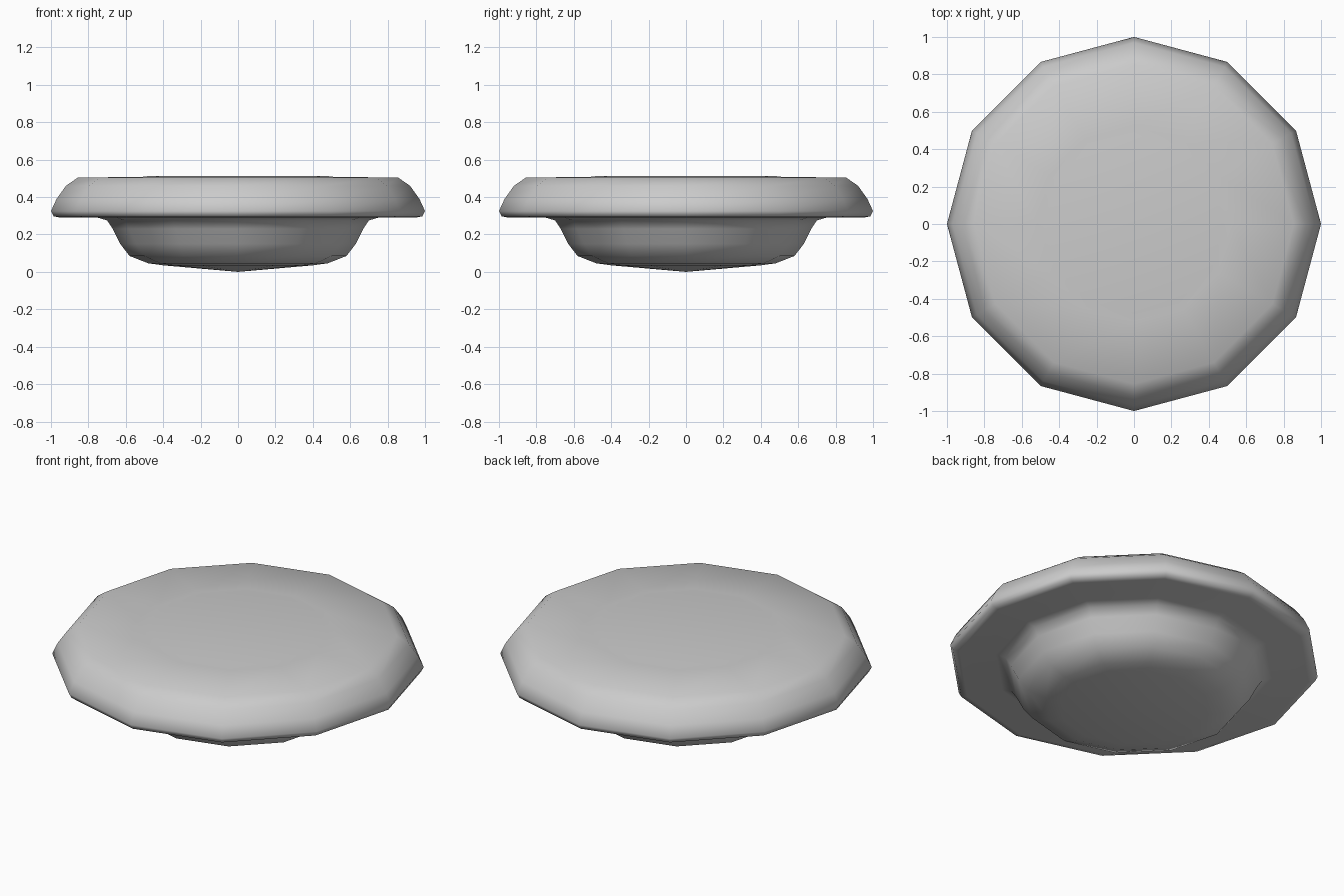
import bpy, bmesh, math

if "Cube" in bpy.data.objects:
    bpy.data.objects.remove(bpy.data.objects["Cube"])

SIDES = 12

def lathe(name, profile):
    """Revolve an (r, z) profile, closing points on the axis into fans."""
    bm = bmesh.new()
    rings = []
    for r, z in profile:
        if r == 0:
            rings.append([bm.verts.new((0, 0, z))] * SIDES)
        else:
            rings.append([bm.verts.new((r * math.cos(math.tau * i / SIDES),
                                        r * math.sin(math.tau * i / SIDES), z))
                          for i in range(SIDES)])
    for low, high in zip(rings, rings[1:]):
        for i in range(SIDES):
            j = (i + 1) % SIDES
            bm.faces.new(dict.fromkeys((low[i], low[j], high[j], high[i])))
    bmesh.ops.recalc_face_normals(bm, faces=bm.faces)
    for f in bm.faces:
        f.smooth = True
    mesh = bpy.data.meshes.new(name)
    bm.to_mesh(mesh)
    bm.free()
    obj = bpy.data.objects.new(name, mesh)
    bpy.context.collection.objects.link(obj)
    return obj

# Shallow bowl underside, overhanging rounded rim and nearly flat top
lathe("rimmed_dish", [
    (0, 0.0), (0.40, 0.035), (0.48, 0.046), (0.58, 0.085), (0.63, 0.15),
    (0.67, 0.23), (0.70, 0.275), (0.75, 0.29), (0.95, 0.29), (0.985, 0.297),
    (1.0, 0.325), (0.97, 0.39), (0.92, 0.46), (0.855, 0.505),
    (0.52, 0.507), (0.48, 0.512), (0, 0.512),
])
